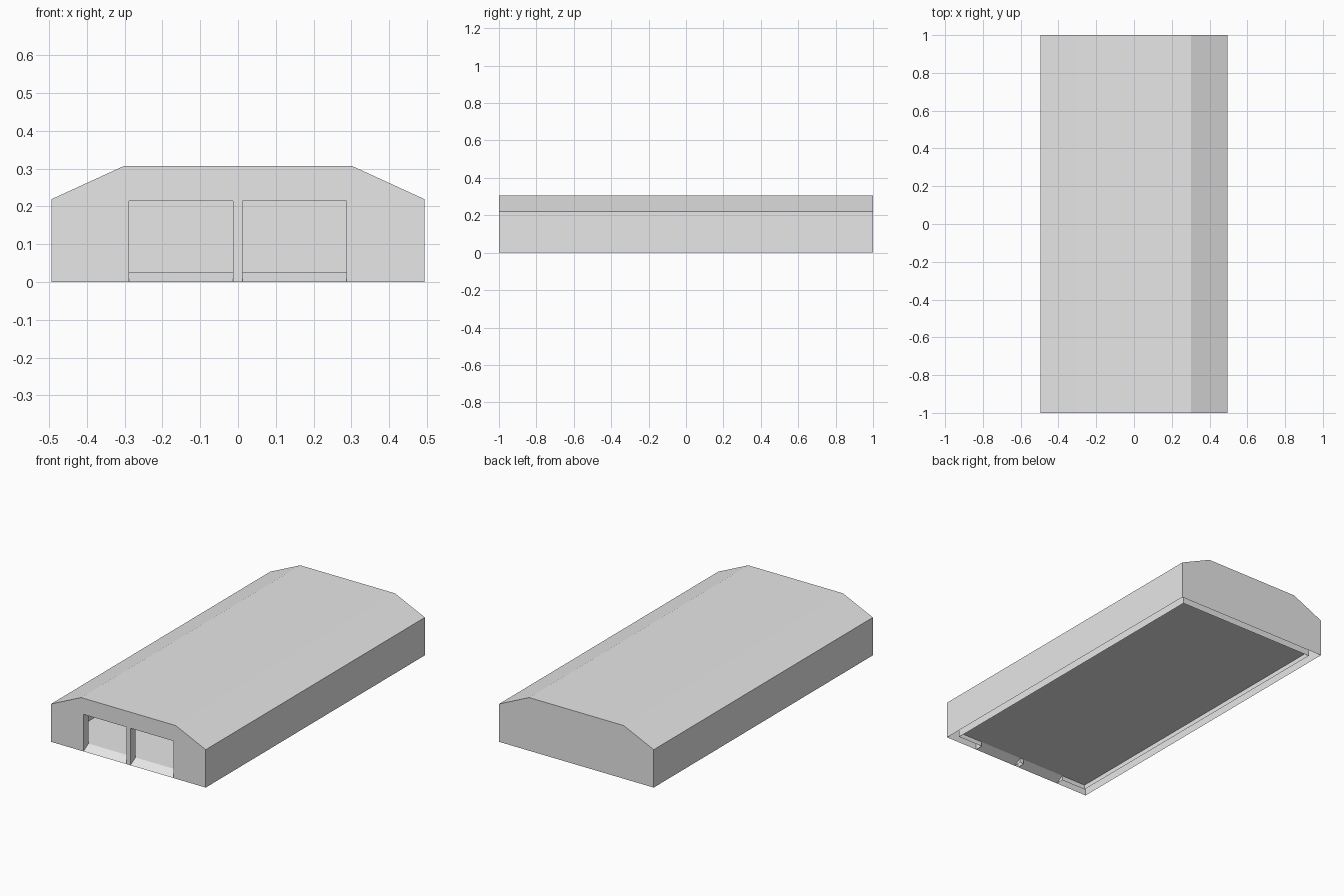
import bpy
import bmesh

cube = bpy.data.objects.get("Cube")
if cube:
    bpy.data.objects.remove(cube, do_unlink=True)

grey = bpy.data.materials.new("plain_grey")
grey.use_nodes = True
grey.diffuse_color = (0.8, 0.8, 0.8, 1)
grey.node_tree.nodes["Principled BSDF"].inputs["Base Color"].default_value = (0.8, 0.8, 0.8, 1)

# Main sizes
HALF_X, HALF_Y = 0.494, 1.0
EAVE, RIDGE, RIDGE_X = 0.219, 0.307, 0.302
WALL, FLOOR, DOOR_TOP = 0.047, 0.027, 0.214
DOORS = [(0.012, 0.287), (-0.288, -0.013)]
INNER_X, INNER_Y = HALF_X - WALL, HALF_Y - WALL


def make_object(name, polygons):
    bm = bmesh.new()
    for points in polygons:
        bm.faces.new([bm.verts.new(p) for p in points])
    bmesh.ops.remove_doubles(bm, verts=bm.verts, dist=0.0001)
    mesh = bpy.data.meshes.new(name)
    bm.to_mesh(mesh)
    bm.free()
    mesh.materials.append(grey)
    obj = bpy.data.objects.new(name, mesh)
    bpy.context.collection.objects.link(obj)
    return obj


def notch(door):
    x0, x1 = door
    return [(x1, 0), (x1, DOOR_TOP), (x0, DOOR_TOP), (x0, 0)]


def skin(half_x, half_y, eave, ridge, inward=False):
    """Open-bottomed hall surface with door notches in the front gable."""
    left = [(-half_x, 0), (-half_x, eave), (-RIDGE_X, ridge)]
    profile = left + [(-x, z) for x, z in reversed(left)]
    front = profile + [p for d in DOORS for p in notch(d)]
    polygons = [[(x, half_y, z) for x, z in profile],
                [(x, -half_y, z) for x, z in reversed(front)]]
    for (ax, az), (bx, bz) in zip(profile, profile[1:]):
        polygons.append([(ax, -half_y, az), (bx, -half_y, bz),
                         (bx, half_y, bz), (ax, half_y, az)])
    return [p[::-1] for p in polygons] if inward else polygons


# Double-skinned walls and roof, hollow between the skins
make_object("outer_walls_and_roof", skin(HALF_X, HALF_Y, EAVE, RIDGE))
make_object("inner_walls_and_ceiling",
            skin(INNER_X, INNER_Y, EAVE - WALL / 2, RIDGE - WALL, inward=True))

# Door reveals and entrance ramps
for side, door in zip(("left", "right"), DOORS):
    edge = notch(door)
    make_object(side + "_door_frame",
                [[(ax, -HALF_Y, az), (bx, -HALF_Y, bz), (bx, -INNER_Y, bz), (ax, -INNER_Y, az)]
                 for (ax, az), (bx, bz) in zip(edge, edge[1:])])
    x0, x1 = door
    make_object(side + "_door_ramp",
                [[(x0, -HALF_Y, 0), (x1, -HALF_Y, 0), (x1, -INNER_Y, FLOOR), (x0, -INNER_Y, FLOOR)]])

# Raised floor
make_object("floor", [[(-INNER_X, -INNER_Y, FLOOR), (INNER_X, -INNER_Y, FLOOR),
                       (INNER_X, INNER_Y, FLOOR), (-INNER_X, INNER_Y, FLOOR)]])
